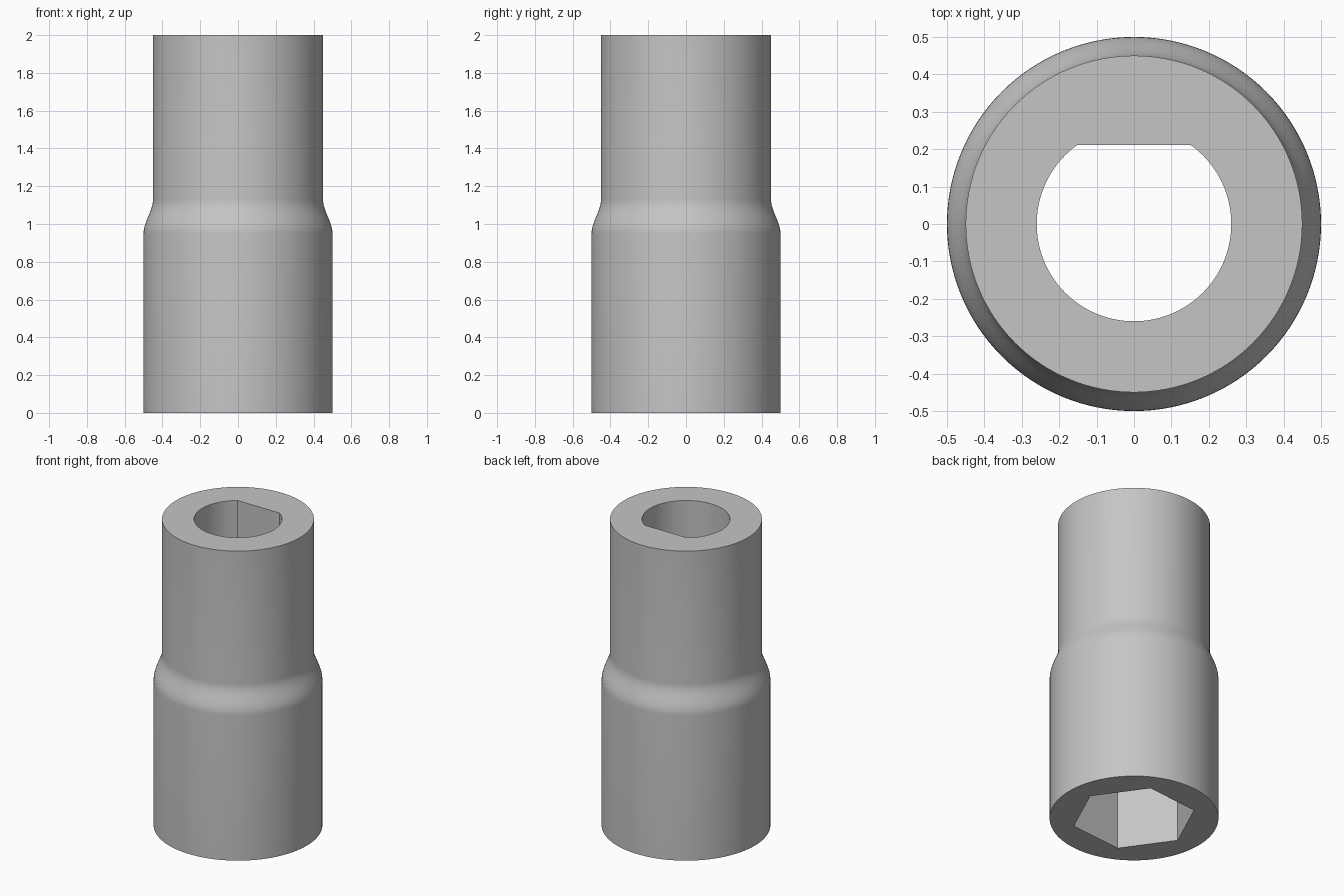
import bpy, bmesh
from math import pi, cos, sin, asin, radians

cube = bpy.data.objects.get("Cube")
if cube:
    bpy.data.objects.remove(cube, do_unlink=True)

SEGMENTS = 128
HEIGHT = 2.0
HEX_DEPTH = 1.0

steel = bpy.data.materials.new("grey steel")
steel.use_nodes = True
grey = (0.56, 0.56, 0.56, 1)
steel.diffuse_color = grey
steel.node_tree.nodes["Principled BSDF"].inputs["Base Color"].default_value = grey


def new_object(name, bm):
    bmesh.ops.recalc_face_normals(bm, faces=bm.faces[:])
    mesh = bpy.data.meshes.new(name)
    bm.to_mesh(mesh)
    bm.free()
    mesh.materials.append(steel)
    obj = bpy.data.objects.new(name, mesh)
    bpy.context.collection.objects.link(obj)
    return obj


def circle(radius, count, start=0.0):
    return [(radius * cos(start + 2 * pi * i / count),
             radius * sin(start + 2 * pi * i / count)) for i in range(count)]


def loft(name, sections):
    """Capped solid through (outline, z) sections with equal point counts."""
    bm = bmesh.new()
    rings = [[bm.verts.new((x, y, z)) for x, y in outline] for outline, z in sections]
    for low, high in zip(rings, rings[1:]):
        for i in range(len(low)):
            j = (i + 1) % len(low)
            bm.faces.new((low[i], low[j], high[j], high[i]))
    bm.faces.new(rings[0][::-1])
    bm.faces.new(rings[-1])
    return new_object(name, bm)


# Stepped body with a smooth S-shaped shoulder
profile = [(0.5, 0.0)]
steps = 12
for i in range(steps + 1):
    t = i / steps
    blend = t * t * (3 - 2 * t)
    profile.append((0.5 - 0.05 * blend, 0.95 + 0.18 * t))
profile.append((0.45, HEIGHT))
body = loft("socket_body", [(circle(r, SEGMENTS), z) for r, z in profile])

# Hexagonal socket in the bottom
hexagon = circle(0.368, 6, radians(5.3))
hex_cutter = loft("hex_socket_cutter", [(hexagon, -0.1), (hexagon, HEX_DEPTH)])

# Round bore with one flat at the back, open at the top
bore, flat = 0.26, 0.211
corner = asin(flat / bore)
sweep = pi + 2 * corner
arc = [(bore * cos(pi - corner + sweep * i / SEGMENTS),
        bore * sin(pi - corner + sweep * i / SEGMENTS)) for i in range(SEGMENTS + 1)]
bore_cutter = loft("flatted_bore_cutter", [(arc, HEX_DEPTH - 0.2), (arc, HEIGHT + 0.1)])

# Cut both bores, then remove the cutters
bpy.ops.object.select_all(action='DESELECT')
bpy.context.view_layer.objects.active = body
body.select_set(True)
for cutter in (hex_cutter, bore_cutter):
    cutter.hide_render = True
    cut = body.modifiers.new(cutter.name, 'BOOLEAN')
    cut.operation = 'DIFFERENCE'
    cut.solver = 'EXACT'
    cut.object = cutter
    bpy.ops.object.modifier_apply(modifier=cut.name)
    bpy.data.objects.remove(cutter, do_unlink=True)

bpy.ops.object.shade_smooth_by_angle(angle=radians(30))
